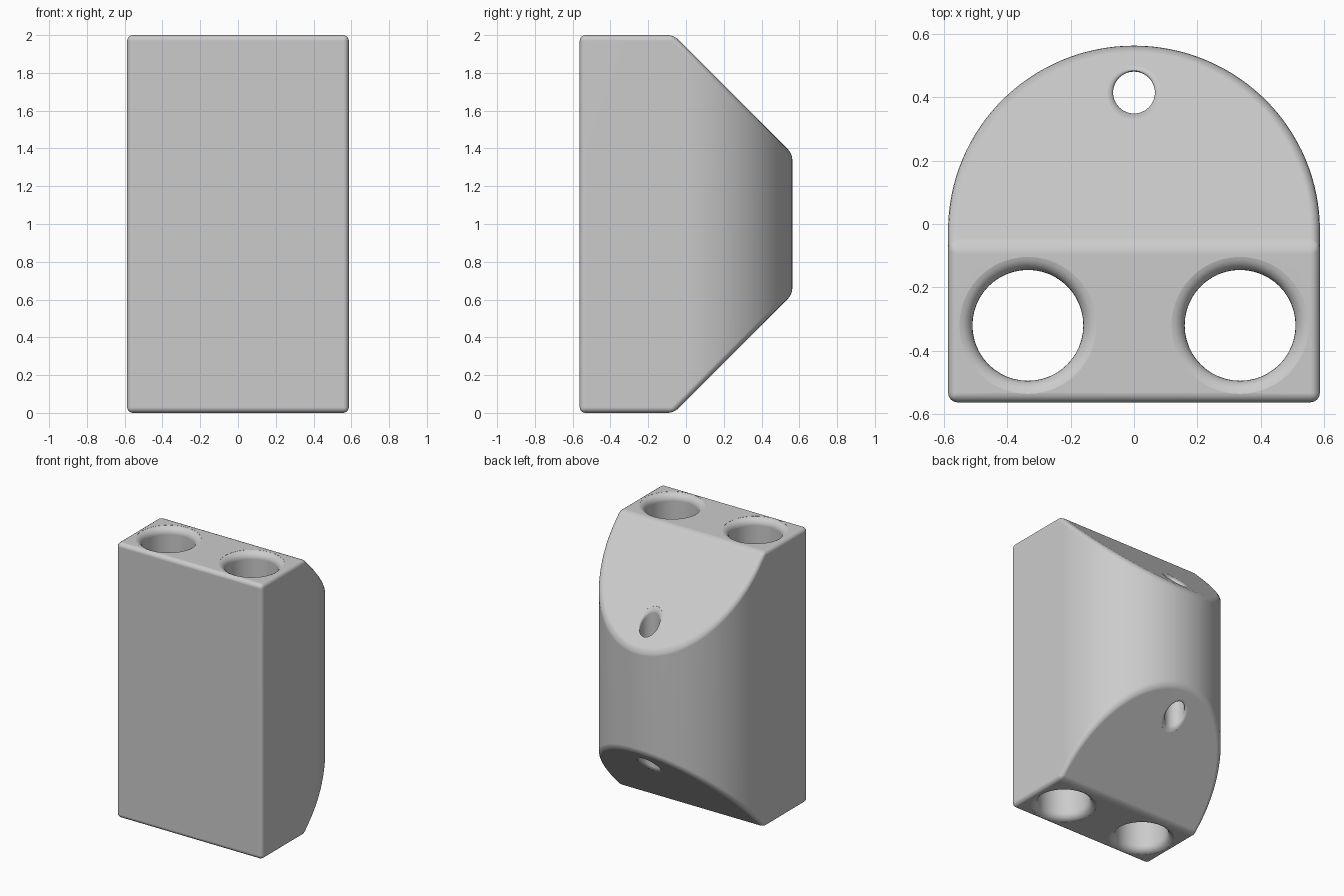
import bpy, bmesh, math

if "Cube" in bpy.data.objects:
    bpy.data.objects.remove(bpy.data.objects["Cube"])

grey = bpy.data.materials.new("light_grey")
grey.diffuse_color = (0.6, 0.6, 0.6, 1)
grey.use_nodes = True
grey.node_tree.nodes["Principled BSDF"].inputs["Base Color"].default_value = grey.diffuse_color


def make_object(name, bm):
    bmesh.ops.recalc_face_normals(bm, faces=bm.faces)
    me = bpy.data.meshes.new(name)
    bm.to_mesh(me)
    bm.free()
    me.materials.append(grey)
    ob = bpy.data.objects.new(name, me)
    bpy.context.collection.objects.link(ob)
    return ob


# Block body: D-shaped outline pulled up, then both back ends cut at 45 degrees
W, FRONT, BACK, CY, H, N = 0.587, -0.563, 0.563, -0.02, 2.0, 64
outline = [(-W, FRONT), (W, FRONT)]
for i in range(N + 1):
    a = math.pi * i / N
    outline.append((W * math.cos(a), CY + (BACK - CY) * math.sin(a)))
bm = bmesh.new()
base = bm.faces.new([bm.verts.new((x, y, 0)) for x, y in outline])
ext = bmesh.ops.extrude_face_region(bm, geom=[base])
top = [g for g in ext["geom"] if isinstance(g, bmesh.types.BMVert)]
bmesh.ops.translate(bm, verts=top, vec=(0, 0, H))
CUT = -0.065
for z, s in ((H, 1), (0, -1)):
    geom = bm.verts[:] + bm.edges[:] + bm.faces[:]
    res = bmesh.ops.bisect_plane(bm, geom=geom, plane_co=(0, CUT, z),
                                 plane_no=(0, 1, s), clear_outer=True)
    rim = [e for e in res["geom_cut"] if isinstance(e, bmesh.types.BMEdge)]
    bmesh.ops.holes_fill(bm, edges=bm.edges[:])
bmesh.ops.recalc_face_normals(bm, faces=bm.faces)
body = make_object("block_body", bm)
bev = body.modifiers.new("rounded_edges", "BEVEL")
bev.width, bev.segments = 0.03, 4
bev.limit_method, bev.angle_limit = "ANGLE", math.radians(25)


# Through-hole cutter whose rounded mouths follow the surface slope
def hole(name, cx, cy, r, flare, sloped, n=48):
    def mouth(y):
        return H - (y - CUT) if sloped else H
    prof = []
    for k in range(7):
        t = math.radians(80 * k / 6)
        prof.append((r + flare * (1 - math.cos(t)), -flare * (1 - math.sin(t))))
    prof.append((prof[-1][0], 0.2))
    rows = [(rr, d, False) for rr, d in reversed(prof)] + [(rr, d, True) for rr, d in prof]
    bm = bmesh.new()
    rings = []
    for rr, d, up in rows:
        ring = []
        for i in range(n):
            a = 2 * math.pi * i / n
            x, y = cx + rr * math.cos(a), cy + rr * math.sin(a)
            z = mouth(y) + d
            ring.append(bm.verts.new((x, y, z if up else H - z)))
        rings.append(ring)
    for a, b in zip(rings, rings[1:]):
        for i in range(n):
            j = (i + 1) % n
            bm.faces.new((a[i], a[j], b[j], b[i]))
    bm.faces.new(rings[0])
    bm.faces.new(rings[-1])
    ob = make_object(name, bm)
    ob.hide_render = True
    return ob


cutters = [hole("left_hole_cutter", -0.335, -0.32, 0.175, 0.05, False),
           hole("right_hole_cutter", 0.335, -0.32, 0.175, 0.05, False),
           hole("cord_hole_cutter", 0, 0.415, 0.066, 0.022, True)]
for c in cutters:
    m = body.modifiers.new(c.name, "BOOLEAN")
    m.operation, m.object, m.solver = "DIFFERENCE", c, "EXACT"

# Bake the modifiers and smooth the result
bpy.context.view_layer.objects.active = body
body.select_set(True)
for m in list(body.modifiers):
    bpy.ops.object.modifier_apply(modifier=m.name)
for c in cutters:
    bpy.data.objects.remove(c)
bpy.ops.object.shade_smooth_by_angle(angle=math.radians(30))
wn = body.modifiers.new("even_shading", "WEIGHTED_NORMAL")
wn.keep_sharp = True
